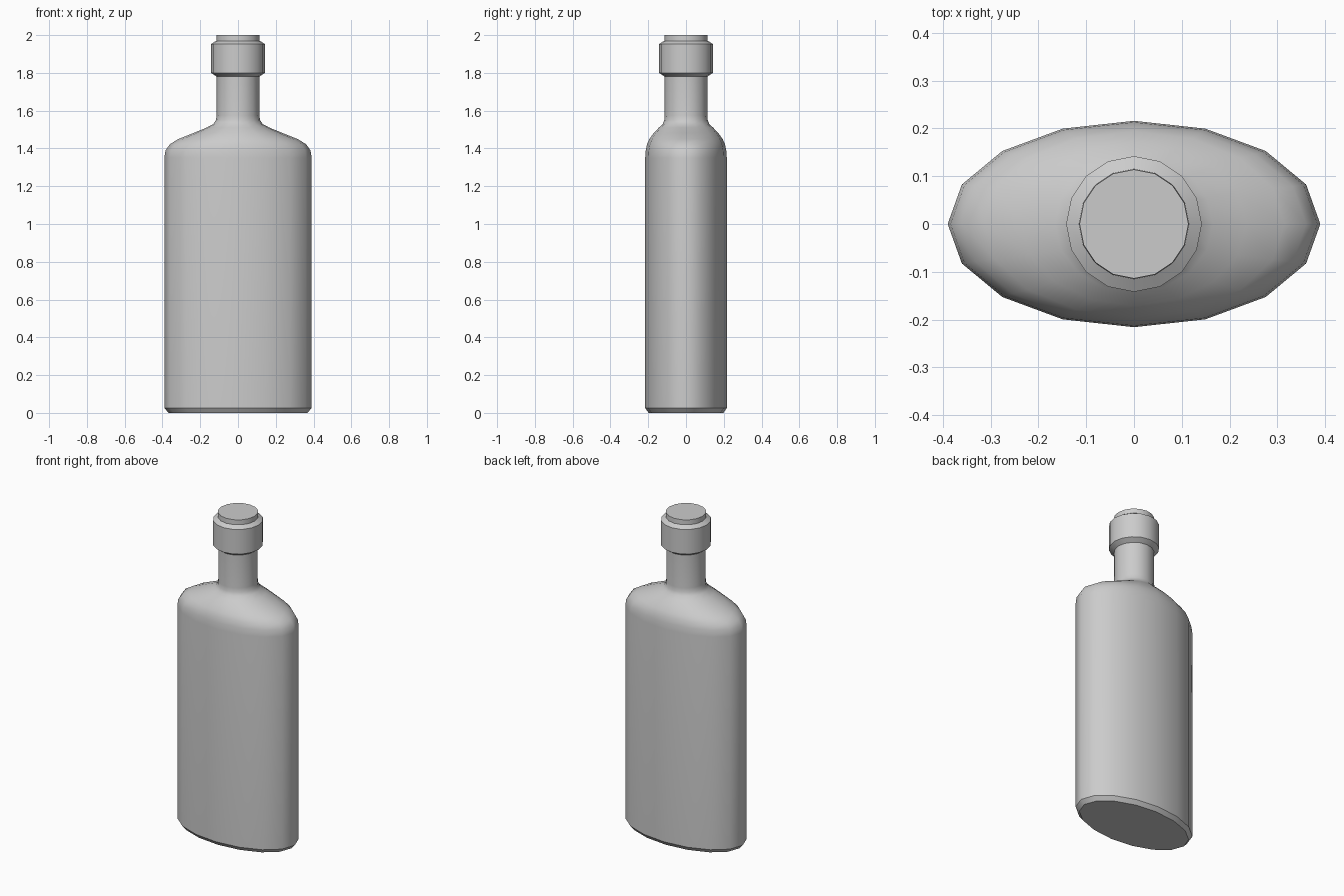
import bpy, bmesh, math

if "Cube" in bpy.data.objects:
    bpy.data.objects.remove(bpy.data.objects["Cube"])

SIDES = 16


def lathe(name, rings):
    """Loft elliptical rings (x radius, y radius, z, sharp) and cap both ends."""
    bm = bmesh.new()
    loops = []
    for rx, ry, z, sharp in rings:
        loops.append([bm.verts.new((rx * math.cos(2 * math.pi * i / SIDES),
                                    ry * math.sin(2 * math.pi * i / SIDES), z))
                      for i in range(SIDES)])
    for a, b in zip(loops, loops[1:]):
        for i in range(SIDES):
            j = (i + 1) % SIDES
            bm.faces.new((a[i], a[j], b[j], b[i])).smooth = True
    bm.faces.new(loops[0][::-1])
    bm.faces.new(loops[-1])
    # keep hard rings crisp
    for loop, ring in zip(loops, rings):
        if ring[3]:
            for i in range(SIDES):
                bm.edges.get((loop[i], loop[(i + 1) % SIDES])).smooth = False
    mesh = bpy.data.meshes.new(name)
    bm.to_mesh(mesh)
    bm.free()
    obj = bpy.data.objects.new(name, mesh)
    bpy.context.collection.objects.link(obj)
    return obj


# Flask body, shoulder, neck, collar and stopper top in one surface
lathe("bottle", [
    (0.367, 0.198, 0.0, True),      # base
    (0.39, 0.216, 0.025, True),
    (0.39, 0.216, 1.35, False),     # shoulder
    (0.384, 0.213, 1.39, False),
    (0.36, 0.206, 1.423, False),
    (0.315, 0.194, 1.45, False),
    (0.235, 0.171, 1.482, False),
    (0.165, 0.143, 1.511, False),
    (0.13, 0.123, 1.53, False),
    (0.117, 0.115, 1.55, False),
    (0.113, 0.113, 1.575, False),   # neck
    (0.113, 0.113, 1.78, True),
    (0.142, 0.142, 1.80, True),     # collar
    (0.142, 0.142, 1.953, True),
    (0.115, 0.115, 1.97, True),
    (0.114, 0.114, 2.0, True),      # stopper top
])
